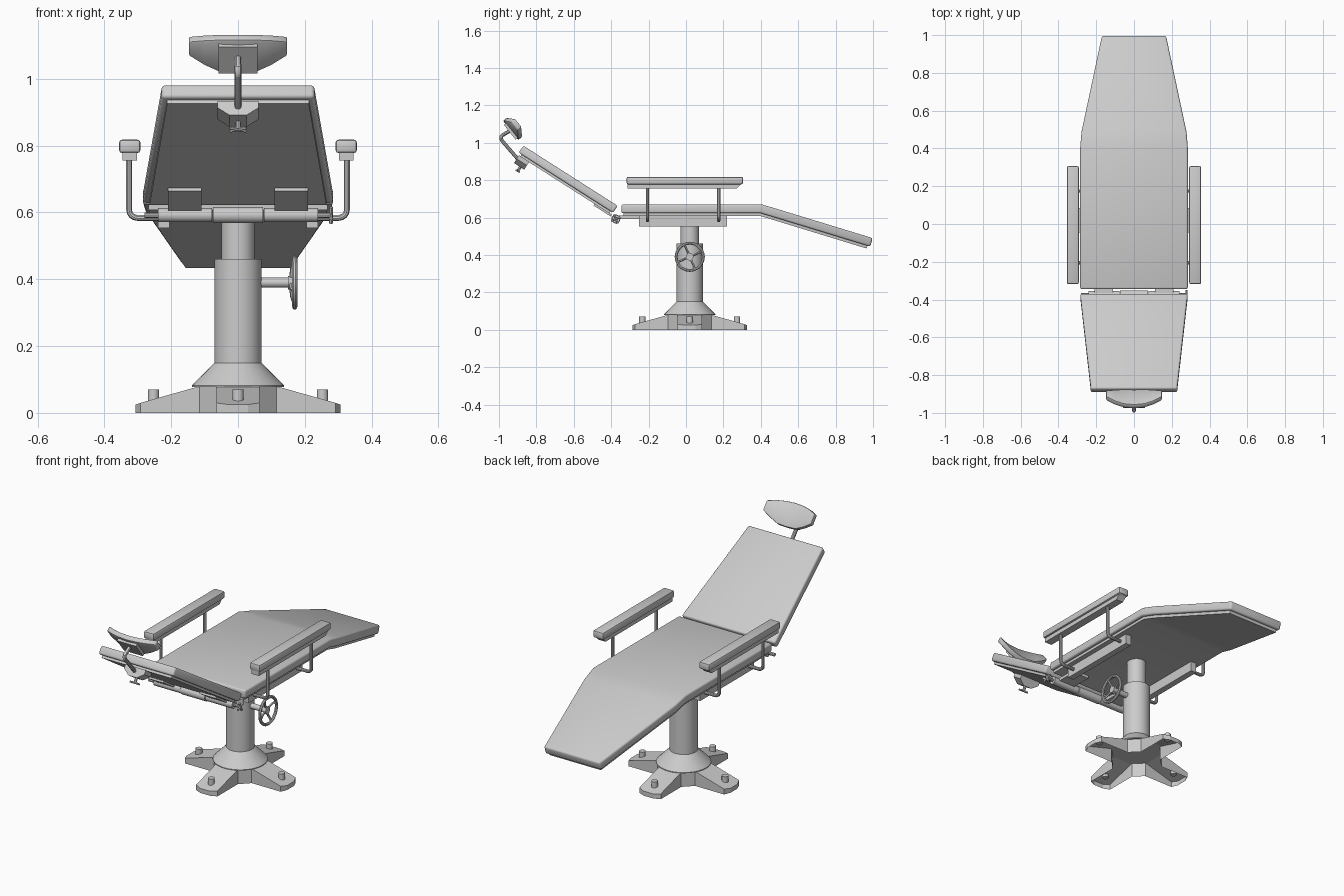
import bpy, bmesh
from math import sin, cos, pi, radians
from mathutils import Vector, Matrix

if "Cube" in bpy.data.objects:
    bpy.data.objects.remove(bpy.data.objects["Cube"])

CY = 0.02                      # column axis offset in y


def finish(bm, name, smooth=True, bevel=0, segs=2, limit=35):
    bmesh.ops.recalc_face_normals(bm, faces=bm.faces)
    if bevel:
        sharp = [e for e in bm.edges if len(e.link_faces) == 2 and e.calc_face_angle() > radians(limit)]
        bmesh.ops.bevel(bm, geom=sharp, offset=bevel, segments=segs, affect='EDGES', profile=0.5)
    me = bpy.data.meshes.new(name)
    bm.to_mesh(me)
    bm.free()
    ob = bpy.data.objects.new(name, me)
    bpy.context.collection.objects.link(ob)
    if smooth:
        bpy.ops.object.select_all(action='DESELECT')
        ob.select_set(True)
        bpy.context.view_layer.objects.active = ob
        bpy.ops.object.shade_smooth_by_angle(angle=radians(35))
    return ob


def loft(name, rings, closed=True, **kw):
    """Skin a list of equal-length rings, capped at both ends."""
    bm = bmesh.new()
    rs = [[bm.verts.new(p) for p in r] for r in rings]
    n = len(rs[0])
    for a, b in zip(rs, rs[1:]):
        for i in range(n):
            bm.faces.new((a[i], a[(i + 1) % n], b[(i + 1) % n], b[i]))
    if closed:
        bm.faces.new(rs[0])
        bm.faces.new(rs[-1])
    return finish(bm, name, **kw)


def box(name, lo, hi, **kw):
    return loft(name, [[(lo[0], lo[1], z), (hi[0], lo[1], z), (hi[0], hi[1], z), (lo[0], hi[1], z)]
                       for z in (lo[2], hi[2])], **kw)


def turned(name, axis, origin, profile, n=24):
    """Rings of (radius, distance) along x or z."""
    rings = []
    for r, d in profile:
        circ = [(r * cos(2 * pi * i / n), r * sin(2 * pi * i / n)) for i in range(n)]
        rings.append([Vector(origin) + Vector((a, b, d) if axis == 'z' else (d, a, b)) for a, b in circ])
    return loft(name, rings)


def tube(name, pts, r, n=10, loop=False):
    pts = [Vector(p) for p in pts]
    rings, m = [], len(pts)
    t0 = (pts[1] - pts[0]).normalized()
    side = t0.orthogonal().normalized()
    for i, p in enumerate(pts):
        if loop:
            t = (pts[(i + 1) % m] - pts[i - 1]).normalized()
        else:
            t = (pts[min(i + 1, m - 1)] - pts[max(i - 1, 0)]).normalized()
        side = (side - t * side.dot(t)).normalized()
        up = t.cross(side)
        rings.append([p + r * (side * cos(2 * pi * k / n) + up * sin(2 * pi * k / n)) for k in range(n)])
    if loop:
        rings.append(rings[0])
    return loft(name, rings, closed=not loop)


def slab(name, secs, top, bot, **kw):
    """Sections (y, z, half width, normal angle); top/bot are offsets along the normal."""
    rings = []
    for y, z, w, a in secs:
        n = Vector((0, sin(radians(a)), cos(radians(a))))
        t, b = Vector((0, y, z)) + n * top, Vector((0, y, z)) + n * bot
        rings.append([(-w, b.y, b.z), (w, b.y, b.z), (w, t.y, t.z), (-w, t.y, t.z)])
    return loft(name, rings, **kw)


# Star base: four hollow legs round an octagonal centre
bm = bmesh.new()
inner, legs = [], []
plan = [(.115, -.065, .08), (.292, -.065, .03), (.307, -.03, .025), (.307, .03, .025), (.292, .065, .03), (.115, .065, .08)]
rim = []
for k in range(4):
    rot = Matrix.Rotation(k * pi / 2, 3, 'Z')
    vs = [bm.verts.new(rot @ Vector(p) + Vector((0, CY, 0))) for p in plan]
    bm.faces.new(vs)
    inner += [vs[0], vs[-1]]
    rim += vs
bm.faces.new(inner)
low = [bm.verts.new((v.co.x, v.co.y, 0)) for v in rim]
for i in range(len(rim)):
    j = (i + 1) % len(rim)
    bm.faces.new((rim[i], rim[j], low[j], low[i]))
finish(bm, "star_base", smooth=False)
for k in range(4):
    turned("foot_bolt", 'z', (.253 * cos(k * pi / 2), CY + .253 * sin(k * pi / 2), 0), [(.017, .03), (.017, .07)], 12)

# Column
turned("base_cone", 'z', (0, CY, 0), [(.138, .078), (.138, .082), (.071, .15)], 32)
turned("lower_column", 'z', (0, CY, 0), [(.071, .145), (.071, .46)], 32)
turned("upper_column", 'z', (0, CY, 0), [(.05, .455), (.05, .61)], 32)

# Handwheel with shaft and spokes
turned("wheel_shaft", 'x', (0, CY, .39), [(.015, .06), (.015, .165)], 16)
wheel = lambda r, a, x: (x, CY + r * cos(a), .39 + r * sin(a))
tube("wheel_rim", [wheel(.073, 2 * pi * i / 20, .17) for i in range(20)], .008, 8, loop=True)
turned("wheel_hub", 'x', (0, CY, .39), [(.02, .15), (.02, .168)], 12)
for k in range(4):
    a = k * pi / 2 + .3
    tube("wheel_spoke", [wheel(.01, a, .158), wheel(.045, a + .12, .162), wheel(.073, a + .1, .17)], .006, 6)

# Seat and leg rest
seat = [(-.345, .67, .285, 0), (.405, .67, .285, 8), (.49, .645, .278, 16), (.998, .49, .17, 16)]
slab("seat_cushion", seat, 0, -.047, bevel=.01, segs=3)
slab("seat_board", [(-.335, .67, .268, 0), (.405, .67, .268, 8), (.49, .645, .262, 16), (.983, .494, .157, 16)], -.045, -.062)

# Backrest, in its own frame: t up the slope, d along the normal
U, N = Vector((0, -.843, .537)), Vector((0, .537, .843))
O = Vector((0, -.366, .663))
back = lambda x, t, d: O + U * t + N * d + Vector((x, 0, 0))


def back_slab(name, t0, t1, w0, w1, d0, d1, xc=0, **kw):
    return loft(name, [[back(xc - w, t, d0), back(xc + w, t, d0), back(xc + w, t, d1), back(xc - w, t, d1)]
                       for t, w in ((t0, w0), (t1, w1))], **kw)


back_slab("back_cushion", 0, .598, .285, .228, 0, -.045, bevel=.01, segs=3)
back_slab("back_board", .015, .58, .265, .212, -.043, -.058)
for s in (-1, 1):
    back_slab("hinge_flap", -.0, .11, .05, .05, -.056, -.068, xc=s * .16)

# Hinge tube
turned("hinge_core", 'x', (0, -.375, .592), [(.024, -.075), (.024, .075)], 20)
for s in (-1, 1):
    turned("hinge_sleeve", 'x', (0, -.375, .592), [(.021, s * .078), (.021, s * .24)], 20)
    turned("hinge_pin", 'x', (0, -.375, .592), [(.009, s * .235), (.009, s * .28)], 10)
    box("hinge_lug", (s * .16 - .05, -.372, .592), (s * .16 + .05, -.24, .61))
for a in (.4, .4 + pi / 2):
    d = Vector((0, cos(a), sin(a))) * .026
    c = Vector((.278, -.375, .592))
    tube("hinge_handle", [c - d, c + d], .006, 6)

# Side rails and armrests
for s in (-1, 1):
    x0, x1 = sorted((s * .205, s * .24))
    box("side_rail", (x0, -.25, .553), (x1, .22, .612))
    for y in (-.206, .175):
        bend = [(s * (.302 + .024 * sin(a)), y, .608 - .024 * cos(a)) for a in (0, pi / 8, pi / 4, 3 * pi / 8, pi / 2)]
        tube("arm_post", [(s * .22, y, .584)] + bend + [(s * .326, y, .765)], .009)
    c = s * .324
    box("arm_pad", (c - .032, -.318, .778), (c + .032, .306, .818), bevel=.009)
    loft("arm_board", [[(c - .022, a, z), (c + .022, a, z), (c + .022, b, z), (c - .022, b, z)]
                       for a, b, z in ((-.312, .27, .755), (-.312, .295, .779))])

# Headrest: concave shield-shaped pad
HU, HN = Vector((0, -.62, .785)), Vector((0, .785, .62))
HO = Vector((0, -.922, 1.072))
head = lambda x, u, n: HO + HU * u + HN * n + Vector((x, 0, 0))
cols = [(0, .07, -.06), (.055, .066, -.058), (.1, .056, -.04), (.147, .038, -.016)]
cols = [(-x, a, b) for x, a, b in cols[:0:-1]] + cols
rings = []
for x, a, b in cols:
    k = 1.4 * x * x
    rings.append([head(x, b, k - .016), head(x, a, k - .016), head(x, a, k + .012), head(x, b, k + .012)])
loft("headrest_pad", rings, bevel=.006, limit=40)
loft("headrest_plate", [[head(-.058, u, n), head(.058, u, n), head(.058, u, -.005), head(-.058, u, -.005)]
                        for u, n in ((-.05, -.026), (.05, -.026))])

# Headrest stem, clamp and thumbscrew
tube("headrest_stem", [(0, -.935, 1.068), (0, -.978, 1.042), (0, -.988, 1.033), (0, -.989, 1.022), (0, -.983, 1.01),
                       (0, -.875, .885)], .01)
prof = [(-.062, -.055), (.062, -.055), (.062, -.078), (.025, -.105), (-.025, -.105), (-.062, -.078)]
loft("stem_clamp", [[back(x, t, d) for x, d in prof] for t in (.525, .59)])
tube("clamp_screw", [back(0, .55, -.1), back(0, .55, -.132)], .008, 8)
for a in (.35, -.35):
    v = Vector((cos(a), 0, 0)) * .026 + U * sin(a) * .026
    p = back(0, .55, -.13)
    tube("thumb_handle", [p - v, p + v], .005, 6)
